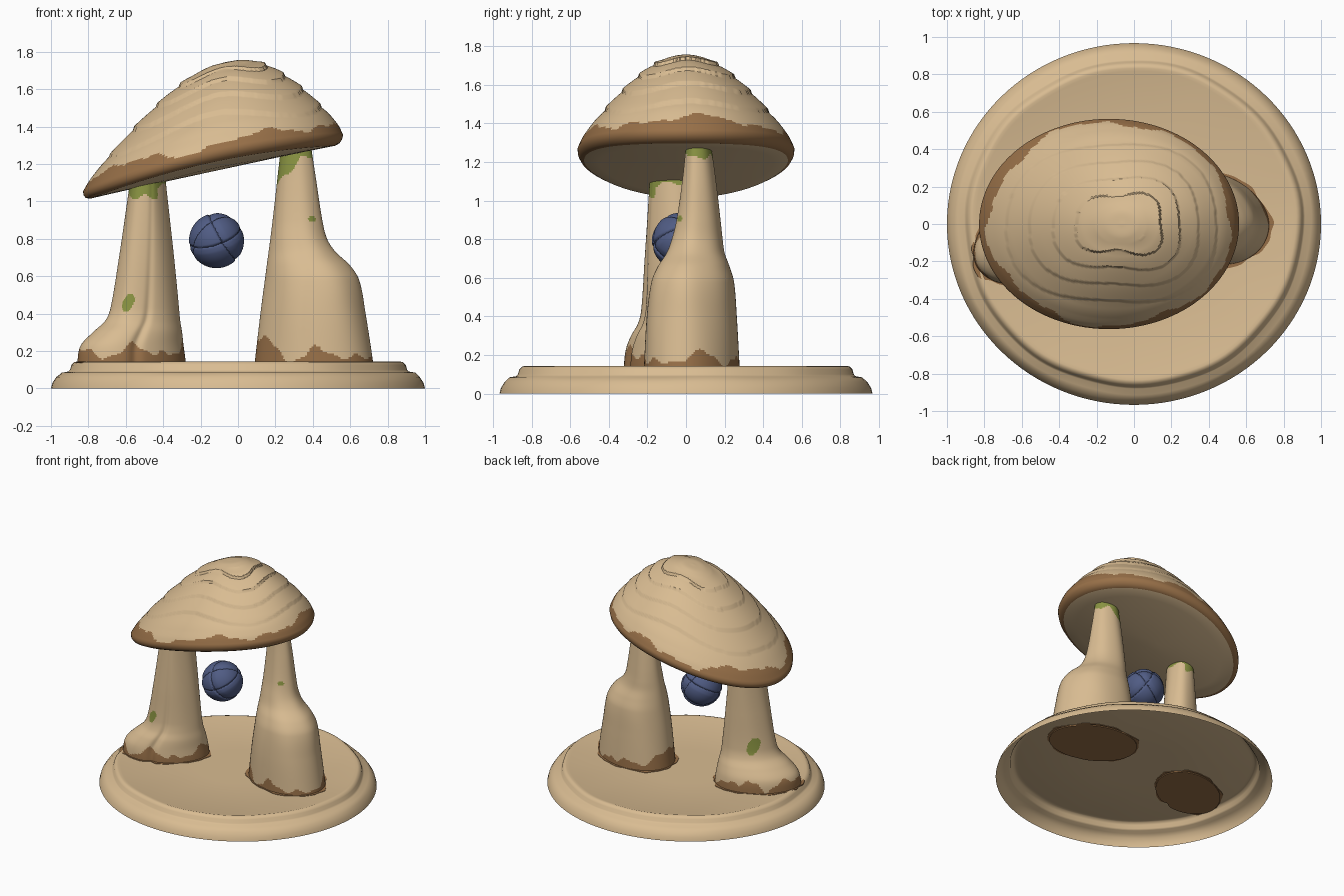
import bpy, bmesh, math
from math import sin, cos, pi, exp

if "Cube" in bpy.data.objects:
    bpy.data.objects.remove(bpy.data.objects["Cube"])


def material(name, r, g, b):
    m = bpy.data.materials.new(name)
    m.diffuse_color = tuple((c / 255 / 12.92 if c < 10 else ((c / 255 + .055) / 1.055) ** 2.4)
                            for c in (r, g, b)) + (1,)
    m.use_nodes = True
    m.node_tree.nodes["Principled BSDF"].inputs["Base Color"].default_value = m.diffuse_color
    return m


SAND, BROWN, MOSS, BLUE = 0, 1, 2, 3
MATS = [material("sandstone", 217, 188, 146), material("brown_earth", 152, 112, 72),
        material("green_moss", 138, 148, 66), material("slate_blue", 80, 92, 132)]


def hermite(table, t):
    """Smooth curve through rows whose first number is the parameter."""
    n = len(table)
    i = next((k for k in range(n - 1) if t <= table[k + 1][0]), n - 2)

    def slope(k, c):
        a, b = table[max(k - 1, 0)], table[min(k + 1, n - 1)]
        return (b[c] - a[c]) / (b[0] - a[0])
    p, q = table[i], table[i + 1]
    d = q[0] - p[0]
    u = (t - p[0]) / d
    return [p[c] * (1 + 2 * u) * (1 - u) ** 2 + q[c] * u * u * (3 - 2 * u)
            + d * (slope(i, c) * u * (1 - u) ** 2 + slope(i + 1, c) * u * u * (u - 1))
            for c in range(1, len(p))]


def loft(name, rows, point, cols, rule=lambda c, row: SAND, bottom=True):
    """Surface of rings point(row, angle); the ends are filled (first one optional)."""
    bm = bmesh.new()
    rings = [[bm.verts.new(point(r, 2 * pi * j / cols)) for j in range(cols)] for r in rows]
    for i in range(len(rings) - 1):
        for j in range(cols):
            k = (j + 1) % cols
            f = bm.faces.new((rings[i][j], rings[i][k], rings[i + 1][k], rings[i + 1][j]))
            f.material_index = rule(f.calc_center_median(), i)
    ends = [(len(rings) - 2, rings[-1])] + ([(0, rings[0])] if bottom else [])
    for i, ring in ends:
        f = bm.faces.new(ring)
        f.material_index = rule(f.calc_center_median(), i)
    bmesh.ops.recalc_face_normals(bm, faces=bm.faces)
    me = bpy.data.meshes.new(name)
    bm.to_mesh(me)
    bm.free()
    for m in MATS:
        me.materials.append(m)
    ob = bpy.data.objects.new(name, me)
    bpy.context.collection.objects.link(ob)
    bpy.ops.object.select_all(action='DESELECT')
    ob.select_set(True)
    bpy.context.view_layer.objects.active = ob
    bpy.ops.object.shade_smooth_by_angle(angle=math.radians(40))


# Round stepped base, a shell open underneath
base_profile = [(1, 0), (.992, .03), (.972, .06), (.945, .084), (.91, .09), (.9, .1),
                (.893, .125), (.878, .14), (.862, .144), (.845, .139), (.3, .138)]


def base_point(row, a):
    r, z = row
    w = .004 * sin(5 * a + 1) + .003 * sin(11 * a) if .84 < r < .95 else 0
    return ((r + w) * cos(a), (r + w) * .967 * sin(a), z)


loft("base", base_profile, base_point, 128, bottom=False)

# Tilted mushroom-like cap stone
dome = [(0, .54), (.14, .531), (.335, .476), (.59, .34), (.817, .182), (.95, .075), (1, .015)]
cap_rows = [(s, hermite(dome, s)[0], 1) for s in [.01 + .99 * i / 90 for i in range(91)]]
cap_rows += [(.995, -.008, 0), (.975, -.026, 0), (.94, -.034, 0), (.8, -.032, 0), (.5, -.03, 0), (.1, -.03, 0)]


def plane(x, y):
    return 1.19 + .216 * (x + .135) + .06 * (y / .56) ** 2


def cap_point(row, a):
    s, h, top = row
    x = -.135 + .07 * max(h, 0) / .54 + .695 * s * cos(a)
    y = .562 * s * sin(a)
    z = plane(x, y) + h
    if top:  # weathered ledges
        q = s * 6.2 + .2 * cos(4 * a) - .2 * cos(2 * a) + .12 * sin(3 * a + 1)
        z -= .016 * (.5 - (q % 1)) * min(1, max(0, (.9 - s) / .1)) * min(1, max(0, (s - .2) / .1))
    return (x, y, z)


def cap_rule(c, row):
    if row > 92:
        return SAND
    a = math.atan2(c.y, c.x + .135)
    edge = .09 + .022 * sin(5 * a + 1) + .012 * sin(11 * a) + .006 * sin(23 * a)
    edge -= .035 * sin(a) ** 2
    return BROWN if c.z - plane(c.x, c.y) < edge else SAND


loft("cap_stone", cap_rows, cap_point, 200, cap_rule)


# Two leaning pillars; rows are z, x min, x max, y centre, y half width; skew turns the section
def pillar(name, table, z_top, rule, skew, groove, depth):
    def point(z, a):
        x0, x1, yc, hy = hermite(table, z)
        w = 1 + .01 * sin(6 * a + 3 * z) * min(1, z * 2)
        d = (a - groove - .15 * (z - .14) + pi) % (2 * pi) - pi
        w -= depth * exp(-(d / .1) ** 2) * exp(-max(0, z - .3) * 2)
        dx = (x1 - x0) / 2 * w * cos(a)
        return ((x0 + x1) / 2 + dx, yc + skew * dx + hy * w * sin(a), z)
    loft(name, [.128 + (z_top - .128) * i / 120 for i in range(121)], point, 160, rule)

    # Uneven earth stain on the base around the foot
    def stain(row, a):
        x, y, _ = point(.14, a)
        x0, x1, yc, _ = hermite(table, .14)
        cx = (x0 + x1) / 2
        k = .98
        if row[0]:
            k = 1.045 + .025 * sin(5 * a + 2) + .02 * sin(9 * a) + .01 * sin(17 * a)
        return (cx + (x - cx) * k, yc + (y - yc) * k, row[1])
    loft(name + "_stain", [(0, .135), (1, .135), (1, .142), (0, .143)], stain, 112,
         lambda c, r: BROWN)


def foot_edge(c, yc, xc):
    a = math.atan2(c.y - yc, c.x - xc)
    return .2 + .025 * sin(4 * a + 1) + .02 * sin(7 * a) + .01 * sin(15 * a)


def left_rule(c, row):
    wob = .012 * sin(60 * c.x) + .008 * sin(45 * c.y)
    if c.z < foot_edge(c, -.08, -.57):
        return BROWN
    if c.z > (1.03 if c.x < -.43 else 1.08) + wob:
        return MOSS
    front = ((c.x + .585 - .35 * (c.z - .46)) / .03) ** 2 + ((c.z - .46) / .045) ** 2
    back = ((c.x + .6 + .2 * (c.z - .46)) / .035) ** 2 + ((c.z - .46) / .06) ** 2
    spot = front if c.y < -.1 else back
    return MOSS if spot < 1 + 12 * wob else SAND


def right_rule(c, row):
    wob = .012 * sin(60 * c.x) + .008 * sin(45 * c.y)
    extra = .09 * exp(-((c.x - .14) / .06) ** 2)
    if c.z < foot_edge(c, .03, .41) - .02 + extra:
        return BROWN
    if c.z > 1.235 + wob or (c.x < .34 and c.z > 1.13 + 1.2 * (c.x - .25) + wob):
        return MOSS
    spot = ((c.x - .395) / .02) ** 2 + ((c.z - .905) / .016) ** 2
    return MOSS if c.y < .04 and spot < 1 else SAND


pillar("left_pillar", [(0, -.862, -.272, -.08, .23), (.14, -.858, -.28, -.08, .23),
                       (.23, -.84, -.292, -.08, .22), (.3, -.775, -.3, -.08, .195),
                       (.36, -.71, -.31, -.077, .165), (.43, -.68, -.317, -.075, .15),
                       (.7, -.635, -.343, -.072, .138), (1, -.592, -.375, -.067, .126),
                       (1.14, -.573, -.39, -.065, .12)],
       1.13, left_rule, .25, pi * 1.52, .08)
pillar("right_pillar", [(0, .075, .74, .03, .25), (.14, .09, .722, .03, .245),
                        (.4, .122, .68, .03, .232), (.58, .146, .645, .035, .212),
                        (.66, .156, .595, .04, .183), (.73, .165, .52, .05, .148),
                        (.8, .174, .475, .058, .13), (.9, .186, .45, .065, .112),
                        (1.1, .208, .42, .068, .086), (1.3, .23, .39, .065, .062)],
       1.29, right_rule, -.13, pi * 1.45, .02)

# Floating ball with carved grooves
grooves = [((.85, -.1, .5), .25), ((.3, .35, -.9), -.2), ((-.55, .6, .55), .1)]


def ball_point(t, a):
    n = (sin(t) * cos(a), sin(t) * sin(a), cos(t))
    r = .147
    for g, offset in grooves:
        d = sum(p * q for p, q in zip(n, g)) - offset
        r -= .006 * exp(-(d / .03) ** 2)
        if 0 < d < .25:
            r -= .006 * (1 - d / .25)
    return (-.115 + r * n[0], -.03 + r * n[1], .79 + r * n[2])


loft("floating_ball", [.03 + (pi - .06) * i / 80 for i in range(81)], ball_point, 120,
     lambda c, r: BLUE)
